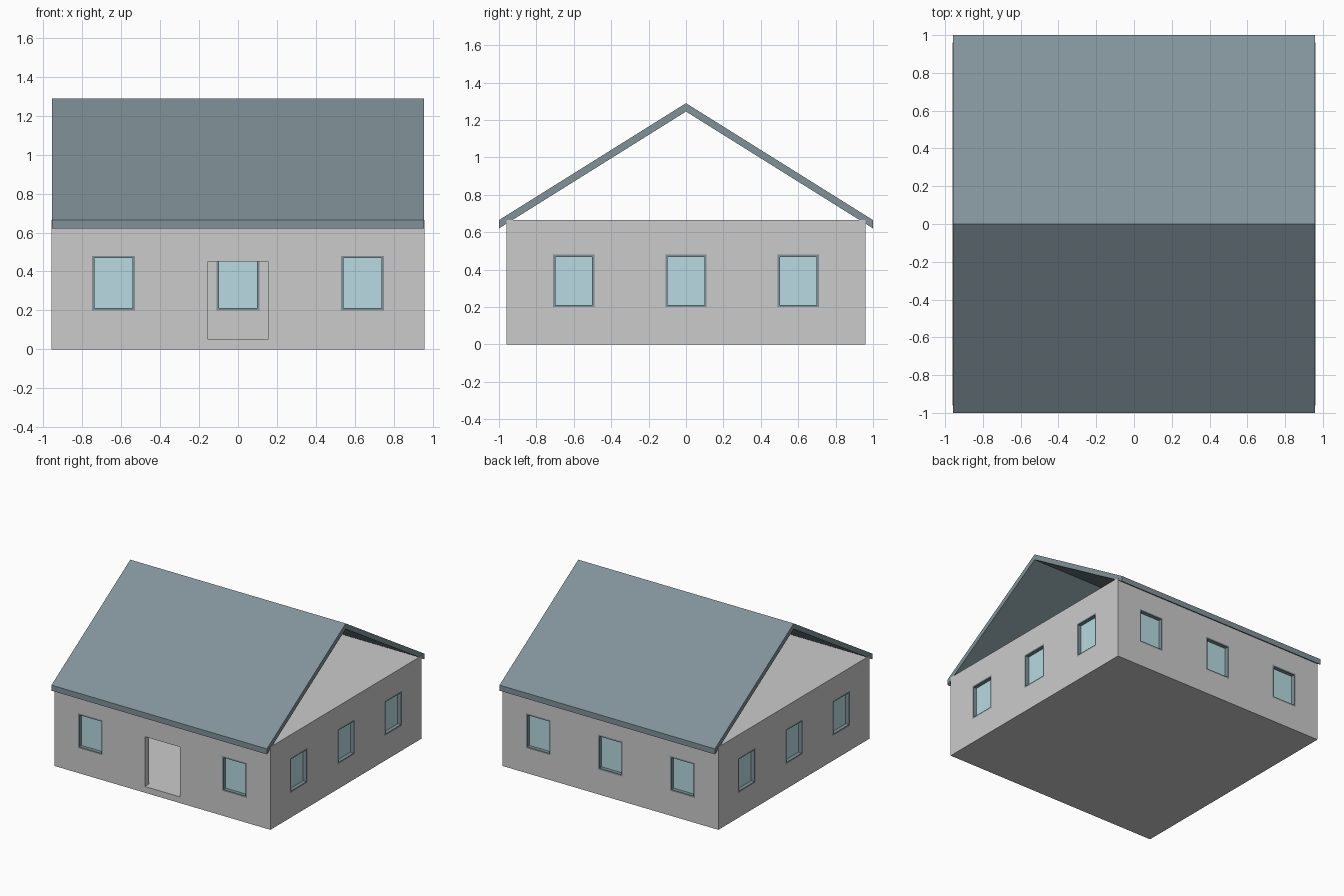
import bpy, bmesh
from mathutils import Matrix
from math import pi

if "Cube" in bpy.data.objects:
    bpy.data.objects.remove(bpy.data.objects["Cube"])

W, T = 0.96, 0.05            # wall half width and wall thickness
H = 0.665                    # wall height
WZ0, WZ1, WW = 0.20, 0.48, 0.11   # window sill, head, half width


def material(name, rgb):
    m = bpy.data.materials.new(name)
    m.diffuse_color = (*rgb, 1)
    m.use_nodes = True
    m.node_tree.nodes["Principled BSDF"].inputs["Base Color"].default_value = m.diffuse_color
    return m


slate = material("slate", (0.22, 0.29, 0.32))
glass_blue = material("glass_blue", (0.48, 0.70, 0.75))


def add_box(bm, lo, hi, rot=Matrix()):
    size = [h - l for l, h in zip(lo, hi)]
    mid = [(h + l) / 2 for l, h in zip(lo, hi)]
    bmesh.ops.create_cube(bm, size=1, matrix=rot @ Matrix.Translation(mid) @ Matrix.Diagonal((*size, 1)))


def make(name, bm, mat=None):
    me = bpy.data.meshes.new(name)
    bm.to_mesh(me)
    bm.free()
    ob = bpy.data.objects.new(name, me)
    bpy.context.collection.objects.link(ob)
    if mat:
        me.materials.append(mat)
    return ob


def box_object(name, lo, hi):
    bm = bmesh.new()
    add_box(bm, lo, hi)
    return make(name, bm)


# Window places: side name, turn about z, offset along the wall
windows = [("front", 0, -0.64), ("front", 0, 0.64)]
windows += [("back", pi, u) for u in (-0.64, 0, 0.64)]
windows += [(s, a, u) for s, a in (("right", pi / 2), ("left", -pi / 2)) for u in (-0.6, 0, 0.6)]

# Cutters for rooms, windows and doorway
cavity = box_object("room_cutter", (-W + T, -W + T, T), (W - T, W - T, H - T))
bm = bmesh.new()
add_box(bm, (-0.155, -1.02, 0.05), (0.155, -0.86, 0.45))
for side, angle, u in windows:
    add_box(bm, (u - WW, -1.02, WZ0), (u + WW, -0.86, WZ1), Matrix.Rotation(angle, 4, 'Z'))
openings = make("opening_cutter", bm)

# Hollow walls with floor and ceiling
walls = box_object("walls", (-W, -W, 0), (W, W, H))
for cutter in (cavity, openings):
    mod = walls.modifiers.new("cut", 'BOOLEAN')
    mod.operation, mod.solver, mod.object = 'DIFFERENCE', 'EXACT', cutter
    cutter.hide_render = True
    cutter.hide_set(True)
bpy.context.view_layer.objects.active = walls
walls.select_set(True)
for mod in list(walls.modifiers):
    bpy.ops.object.modifier_apply(modifier=mod.name)
for cutter in (cavity, openings):
    bpy.data.objects.remove(cutter)

# Window frames and panes
F = 0.012
for i, (side, angle, u) in enumerate(windows):
    r = Matrix.Rotation(angle, 4, 'Z')
    x0, x1, y0, y1 = u - WW, u + WW, -W, -W + T
    bm = bmesh.new()
    add_box(bm, (x0, y0, WZ0), (x0 + F, y1, WZ1), r)
    add_box(bm, (x1 - F, y0, WZ0), (x1, y1, WZ1), r)
    add_box(bm, (x0 + F, y0, WZ0), (x1 - F, y1, WZ0 + F), r)
    add_box(bm, (x0 + F, y0, WZ1 - F), (x1 - F, y1, WZ1), r)
    make(f"{side}_window_frame_{i}", bm, slate)
    bm = bmesh.new()
    add_box(bm, (x0 + F, -0.930, WZ0 + F), (x1 - F, -0.922, WZ1 - F), r)
    make(f"{side}_window_pane_{i}", bm, glass_blue)

# Gable roof: chevron profile extruded along x
profile = [(-1, 0.62), (-1, 0.665), (0, 1.29), (1, 0.665), (1, 0.62), (0, 1.245)]
bm = bmesh.new()
face = bm.faces.new([bm.verts.new((-0.957, y, z)) for y, z in profile])
ext = bmesh.ops.extrude_face_region(bm, geom=[face])
bmesh.ops.translate(bm, vec=(1.914, 0, 0), verts=[g for g in ext["geom"] if isinstance(g, bmesh.types.BMVert)])
bmesh.ops.recalc_face_normals(bm, faces=bm.faces)
make("roof", bm, slate)
